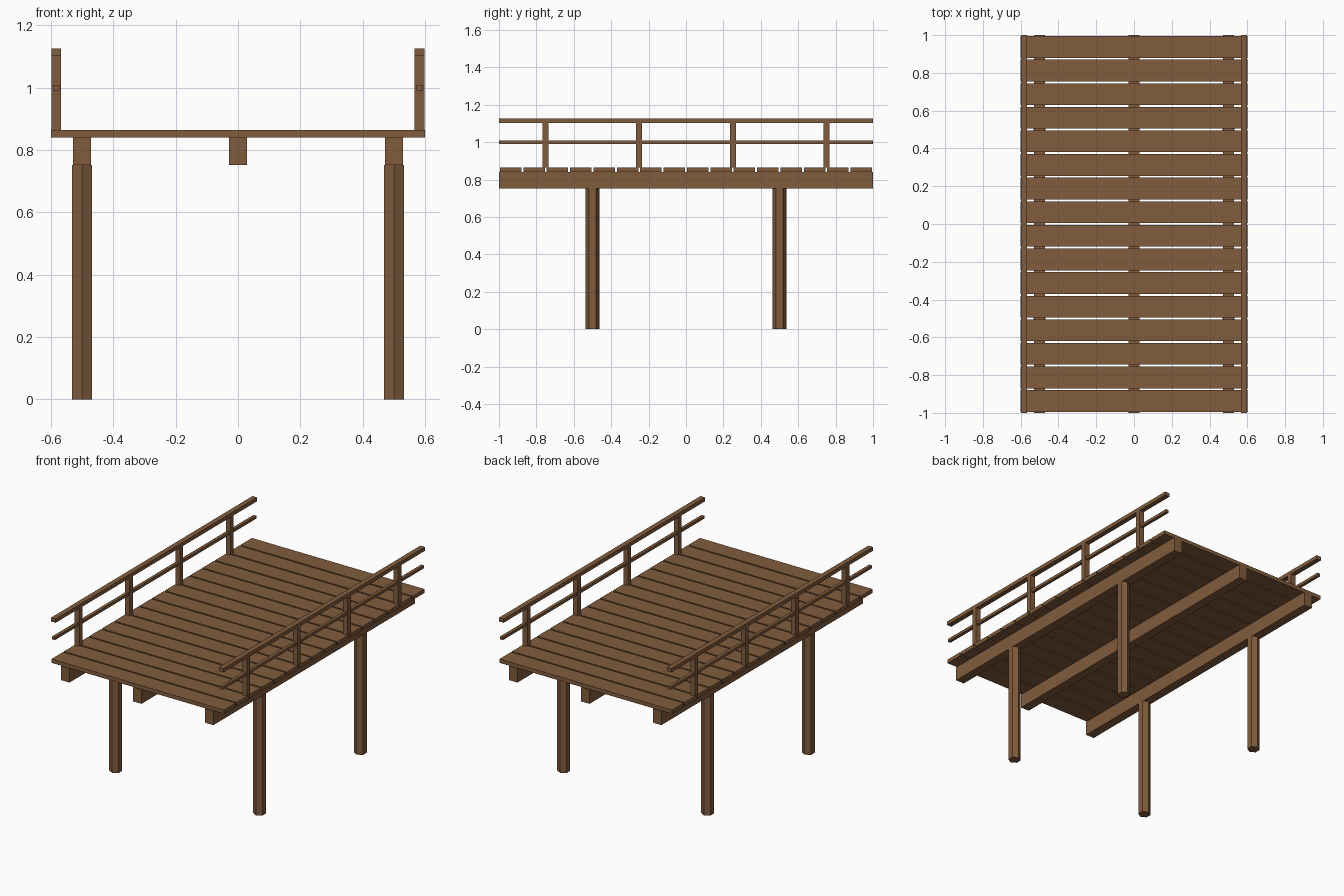
import bpy

cube = bpy.data.objects.get("Cube")
if cube:
    bpy.data.objects.remove(cube, do_unlink=True)

# One brown wood for everything
WOOD = (0.22, 0.107, 0.046, 1)
wood = bpy.data.materials.new("brown_wood")
wood.use_nodes = True
wood.diffuse_color = WOOD
wood.node_tree.nodes["Principled BSDF"].inputs["Base Color"].default_value = WOOD


def finish(name):
    obj = bpy.context.object
    obj.name = name
    bpy.ops.object.transform_apply(location=False, rotation=False, scale=True)
    obj.data.materials.append(wood)
    return obj


def box(name, center, size):
    bpy.ops.mesh.primitive_cube_add(size=1, location=center)
    bpy.context.object.scale = size
    return finish(name)


def pier(name, x, y, height):
    bpy.ops.mesh.primitive_cylinder_add(vertices=6, radius=0.037, depth=height,
                                        location=(x, y, height / 2))
    return finish(name)


BEAM_Z, DECK_Z, TOP_Z = 0.752, 0.84, 0.864
RAIL_Z, RAIL_TOP = 1.102, 1.126

# Deck boards with narrow gaps
COUNT = 16
pitch = 2 / COUNT
for i in range(COUNT):
    y = -1 + pitch * (i + 0.5)
    box(f"deck_board_{i + 1}", (0, y, (DECK_Z + TOP_Z) / 2),
        (1.2, 0.115, TOP_Z - DECK_Z))

# Lengthwise beams under the deck
for name, x in (("right", -0.5), ("middle", 0), ("left", 0.5)):
    box(f"{name}_beam", (x, 0, (BEAM_Z + DECK_Z) / 2),
        (0.058, 2, DECK_Z - BEAM_Z))

# Six-sided piers and railings on both sides
for side, s in (("left", 1), ("right", -1)):
    for end, y in (("front", -0.5), ("back", 0.5)):
        pier(f"{side}_{end}_pier", s * 0.5, y, BEAM_Z)
    x = s * 0.583
    for i in range(4):
        box(f"{side}_rail_post_{i + 1}", (x, -0.75 + 0.5 * i, (TOP_Z + RAIL_Z) / 2),
            (0.032, 0.032, RAIL_Z - TOP_Z))
    box(f"{side}_top_rail", (x, 0, (RAIL_Z + RAIL_TOP) / 2),
        (0.032, 2, RAIL_TOP - RAIL_Z))
    box(f"{side}_middle_rail", (x, 0, 1.0), (0.02, 2, 0.018))
